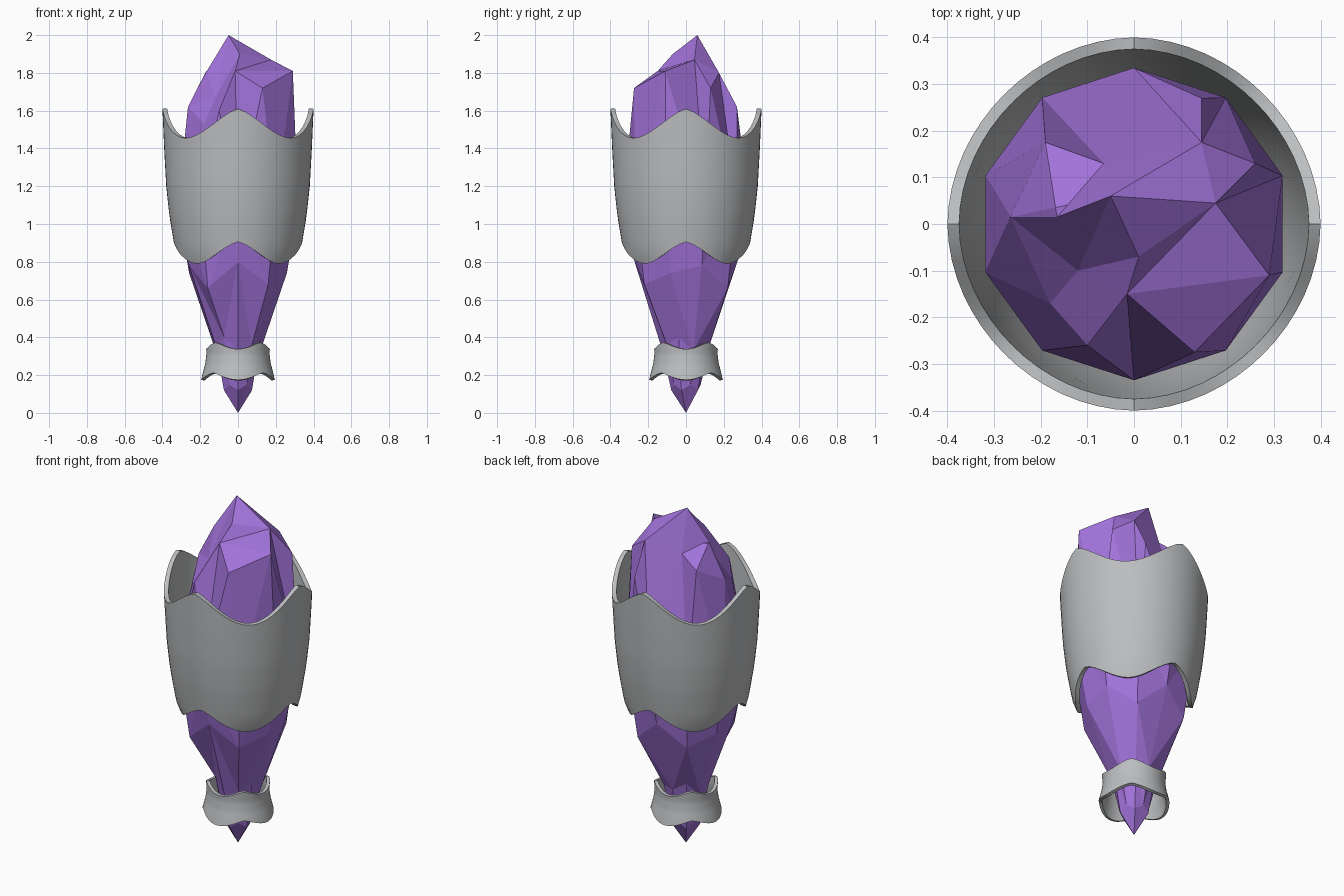
import bpy, bmesh
from math import sin, cos, pi, tau
from mathutils import Vector
from mathutils.geometry import delaunay_2d_cdt

cube = bpy.data.objects.get("Cube")
if cube:
    bpy.data.objects.remove(cube, do_unlink=True)


def make_material(name, color, roughness):
    mat = bpy.data.materials.new(name)
    mat.use_nodes = True
    mat.diffuse_color = color
    shader = mat.node_tree.nodes["Principled BSDF"]
    shader.inputs["Base Color"].default_value = color
    shader.inputs["Roughness"].default_value = roughness
    return mat


def make_object(name, bm, mat):
    bmesh.ops.recalc_face_normals(bm, faces=bm.faces)
    mesh = bpy.data.meshes.new(name)
    bm.to_mesh(mesh)
    bm.free()
    mesh.materials.append(mat)
    obj = bpy.data.objects.new(name, mesh)
    bpy.context.collection.objects.link(obj)
    return obj


purple = make_material("crystal purple", (0.36, 0.17, 0.70, 1), 0.4)
grey = make_material("metal grey", (0.50, 0.51, 0.52, 1), 0.5)

# Crystal: chipped crown above a ten-sided girdle, tapering to a point
SIDES = 10
GIRDLE_R, GIRDLE_Z = 0.335, 1.1
crown = {
    "A": (-.05, .06, 2.0), "B": (.175, .045, 1.87), "C": (.01, -.07, 1.9),
    "D": (-.015, -.15, 1.81), "E": (.29, -.11, 1.81), "F": (.13, -.275, 1.72),
    "G": (.145, .175, 1.8), "H": (.145, .27, 1.62), "I": (.26, .13, 1.72),
    "J": (-.265, .015, 1.62), "K": (-.12, -.1, 1.67), "L": (-.18, -.17, 1.53),
    "M": (-.1, -.26, 1.6), "P": (-.19, .175, 1.71), "Q": (-.065, .13, 1.76),
    "R": (-.165, .015, 1.81),
}
ridges = "AB BE AC CD DE BD DF EF AG GB GH GI BI AJ JK KC KL LM MD PQ QR RP AQ AR RJ PJ".split()


def ring(radius, heights):
    return [Vector((radius * cos(pi / 2 + i * tau / SIDES),
                    radius * sin(pi / 2 + i * tau / SIDES),
                    heights[i % len(heights)])) for i in range(SIDES)]


def build_crystal():
    bm = bmesh.new()
    girdle_points = ring(GIRDLE_R, [GIRDLE_Z])
    names = list(crown)
    points = [Vector(p) for p in crown.values()] + girdle_points
    edges = [(names.index(a), names.index(b)) for a, b in ridges]
    flat, _, faces, origins, _, _ = delaunay_2d_cdt(
        [p.to_2d() for p in points], edges, [], 0, 1e-5)
    verts, girdle = [], [None] * SIDES
    for co, origin in zip(flat, origins):
        # An unexpected crossing point takes its nearest neighbour's height
        k = origin[0] if origin else min(
            range(len(points)), key=lambda j: (points[j].to_2d() - co).length)
        v = bm.verts.new((co.x, co.y, points[k].z))
        verts.append(v)
        if origin and k >= len(names):
            girdle[k - len(names)] = v
    for face in faces:
        bm.faces.new([verts[i] for i in face])

    # Lower facets, with uneven shoulder heights
    rings = [girdle]
    for radius, heights in ((0.272, [.8, .68, .74, .78, .66]),
                            (0.125, [.36, .4, .33]), (0.078, [.15, .12])):
        rings.append([bm.verts.new(p) for p in ring(radius, heights)])
    for top, low in zip(rings, rings[1:]):
        for i in range(SIDES):
            j = (i + 1) % SIDES
            if i % 2:
                bm.faces.new((top[i], top[j], low[j]))
                bm.faces.new((top[i], low[j], low[i]))
            else:
                bm.faces.new((top[i], top[j], low[i]))
                bm.faces.new((top[j], low[j], low[i]))
    tip = bm.verts.new((0, 0, 0))
    for i in range(SIDES):
        bm.faces.new((rings[-1][i], rings[-1][(i + 1) % SIDES], tip))
    return make_object("crystal", bm, purple)


# Collars: flared shells with four-pointed scalloped rims
def radius_at(profile, z):
    if z <= profile[0][0]:
        return profile[0][1]
    for (z0, r0), (z1, r1) in zip(profile, profile[1:]):
        if z <= z1:
            return r0 + (r1 - r0) * (z - z0) / (z1 - z0)
    return profile[-1][1]


def build_collar(name, profile, bottom, top, turn, thickness, segments=64, rows=12):
    bm = bmesh.new()
    grid = []
    for i in range(segments):
        a = i * tau / segments
        dip = abs(sin(2 * a)) ** 1.4      # sharp peaks, rounded valleys
        low = bottom[0] + (bottom[1] - bottom[0]) * dip
        high = top[0] + (top[1] - top[0]) * dip
        column = []
        for k in range(rows + 1):
            z = low + (high - low) * k / rows
            r = radius_at(profile, z)
            column.append(bm.verts.new((r * cos(a + turn), r * sin(a + turn), z)))
        grid.append(column)
    for i in range(segments):
        here, there = grid[i], grid[(i + 1) % segments]
        for k in range(rows):
            bm.faces.new((here[k], there[k], there[k + 1], here[k + 1]))
    obj = make_object(name, bm, grey)
    shell = obj.modifiers.new("wall", "SOLIDIFY")
    shell.thickness = thickness
    shell.offset = -1
    bpy.ops.object.select_all(action="DESELECT")
    obj.select_set(True)
    bpy.context.view_layer.objects.active = obj
    bpy.ops.object.modifier_apply(modifier=shell.name)
    bpy.ops.object.shade_smooth_by_angle(angle=pi / 4)
    return obj


build_crystal()
build_collar("large_collar",
             [(.79, .308), (.84, .328), (.92, .343), (1.05, .364), (1.2, .38),
              (1.4, .391), (1.61, .4)],
             (.905, .79), (1.61, 1.455), 0, .025)
build_collar("small_collar",
             [(.175, .195), (.21, .187), (.26, .174), (.31, .167), (.37, .17)],
             (.212, .175), (.372, .338), pi / 4, .018)
